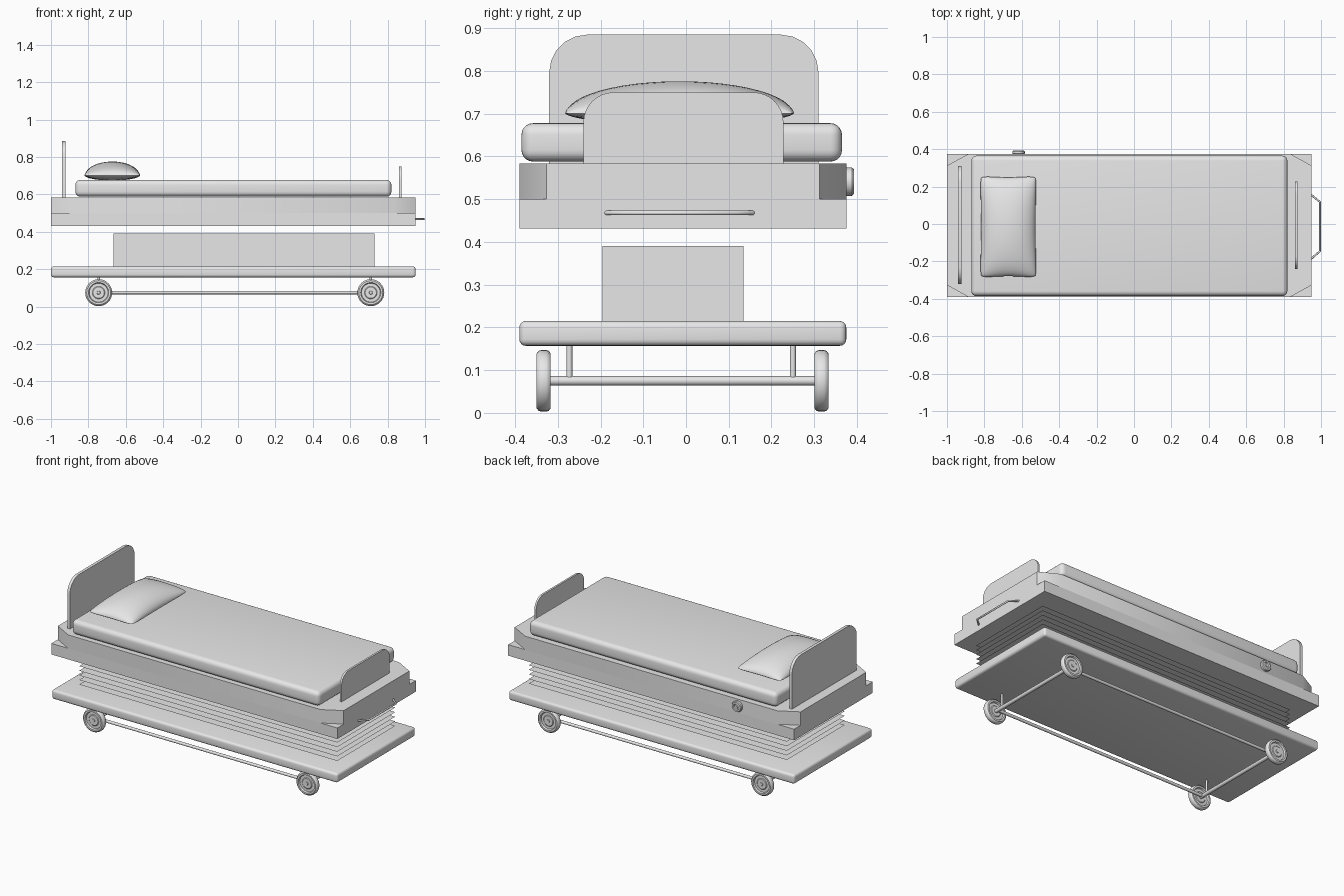
import bpy, bmesh, math
from mathutils import Matrix, Vector

cube = bpy.data.objects.get("Cube")
if cube:
    bpy.data.objects.remove(cube, do_unlink=True)

grey = bpy.data.materials.new("light_grey")
grey.use_nodes = True
grey.diffuse_color = (0.8, 0.8, 0.8, 1)
grey.node_tree.nodes["Principled BSDF"].inputs["Base Color"].default_value = (0.8, 0.8, 0.8, 1)


def finish(name, bm, smooth=True):
    """Turn a bmesh into a named, shaded object."""
    bmesh.ops.recalc_face_normals(bm, faces=bm.faces)
    mesh = bpy.data.meshes.new(name)
    bm.to_mesh(mesh)
    bm.free()
    mesh.materials.append(grey)
    obj = bpy.data.objects.new(name, mesh)
    bpy.context.scene.collection.objects.link(obj)
    if smooth:
        bpy.ops.object.select_all(action="DESELECT")
        obj.select_set(True)
        bpy.context.view_layer.objects.active = obj
        bpy.ops.object.shade_smooth_by_angle(angle=math.radians(35))
    return obj


def box(name, low, high, bevel=0.0, segments=4):
    low, high = Vector(low), Vector(high)
    bm = bmesh.new()
    bmesh.ops.create_cube(bm, size=1)
    bmesh.ops.scale(bm, vec=high - low, verts=bm.verts)
    bmesh.ops.translate(bm, vec=(low + high) / 2, verts=bm.verts)
    if bevel:
        bmesh.ops.bevel(bm, geom=bm.edges[:], offset=bevel, segments=segments,
                        profile=0.5, affect="EDGES")
    return finish(name, bm, bevel > 0)


def prism(name, outline, push):
    """Extrude a flat outline along a vector."""
    bm = bmesh.new()
    face = bm.faces.new([bm.verts.new(p) for p in outline])
    top = bmesh.ops.extrude_face_region(bm, geom=[face])["geom"]
    moved = [v for v in top if isinstance(v, bmesh.types.BMVert)]
    bmesh.ops.translate(bm, vec=push, verts=moved)
    return finish(name, bm)


def rod(name, start, end, radius, sides=16):
    start, end = Vector(start), Vector(end)
    axis = end - start
    bm = bmesh.new()
    spin = axis.to_track_quat("Z", "Y").to_matrix().to_4x4()
    bmesh.ops.create_cone(bm, cap_ends=True, segments=sides, radius1=radius, radius2=radius,
                          depth=axis.length, matrix=Matrix.Translation((start + end) / 2) @ spin)
    return finish(name, bm)


def lathe(name, profile, centre, sides=32):
    """Spin (radius, offset) points around the y axis."""
    bm = bmesh.new()
    verts = [bm.verts.new((r, y, 0)) for r, y in profile]
    edges = [bm.edges.new(pair) for pair in zip(verts, verts[1:])]
    bmesh.ops.spin(bm, geom=verts + edges, cent=(0, 0, 0), axis=(0, 1, 0),
                   angle=math.tau, steps=sides)
    bmesh.ops.remove_doubles(bm, verts=bm.verts, dist=1e-5)
    bmesh.ops.translate(bm, vec=centre, verts=bm.verts)
    return finish(name, bm)


def end_board(name, x, depth, y0, y1, top, radius, steps):
    """Upright panel with two rounded upper corners."""
    outline = [(x, y0, 0.575)]
    for cy, start in ((y0 + radius, 180), (y1 - radius, 90)):
        for i in range(steps + 1):
            a = math.radians(start - 90 * i / steps)
            outline.append((x, cy + radius * math.cos(a), top - radius + radius * math.sin(a)))
    outline.append((x, y1, 0.575))
    return prism(name, outline, (depth, 0, 0))


# Wheeled base, lifting column and deck
X0, X1, Y0, Y1 = -1.0, 0.95, -0.39, 0.375
box("base_platform", (X0, Y0, 0.157), (X1, Y1, 0.215), 0.015)
box("lift_column", (-0.665, -0.195, 0.21), (0.73, 0.135, 0.39))
box("deck_lower", (X0, Y0, 0.432), (X1, Y1, 0.5))
CX, CY = 0.115, 0.063
corners = [(X0, Y0 + CY), (X0 + CX, Y0), (X1 - CX, Y0), (X1, Y0 + CY),
           (X1, Y1 - CY), (X1 - CX, Y1), (X0 + CX, Y1), (X0, Y1 - CY)]
prism("deck_upper", [(x, y, 0.5) for x, y in corners], (0, 0, 0.083))

# Paper-thin stacked sheets of the bellows
bm = bmesh.new()
LAYERS = 7
for i in range(LAYERS):
    z = 0.24 + 0.17 * i / (LAYERS - 1)
    bm.faces.new([bm.verts.new((x, y, z)) for x, y in
                  ((-0.88, -0.29), (0.88, -0.29), (0.88, 0.275), (-0.88, 0.275))])
finish("bellows_sheets", bm, False)

# Mattress and end boards
box("mattress", (-0.87, -0.385, 0.588), (0.82, 0.365, 0.678), 0.027, 5)
end_board("headboard", -0.94, 0.018, -0.32, 0.31, 0.885, 0.088, 5)
end_board("footboard", 0.862, 0.012, -0.24, 0.228, 0.75, 0.07, 8)

# Pillow: two domed sheets sharing a pinched seam
bm = bmesh.new()
N = 24
for height in (0.075, -0.026):
    grid = []
    for i in range(N + 1):
        u = -math.cos(math.pi * i / N)
        row = []
        for j in range(N + 1):
            v = -math.cos(math.pi * j / N)
            corner = 1 - 0.05 * (u * v) ** 6
            x = -0.672 + 0.153 * u * corner * (1 - 0.05 * (1 - v * v))
            y = -0.015 + 0.275 * v * corner * (1 - 0.04 * (1 - u * u))
            dome = max(0, (1 - u * u) * (1 - v * v)) ** 0.5
            row.append(bm.verts.new((x, y, 0.701 + height * dome)))
        grid.append(row)
    for i in range(N):
        for j in range(N):
            bm.faces.new((grid[i][j], grid[i + 1][j], grid[i + 1][j + 1], grid[i][j + 1]))
bmesh.ops.remove_doubles(bm, verts=bm.verts, dist=1e-5)
finish("pillow", bm)

# Wheels, axles, posts and side rods
half = [(0, 0.014), (0.008, 0.014), (0.01, 0.01), (0.03, 0.01), (0.034, 0.007),
        (0.05, 0.007), (0.054, 0.0165), (0.064, 0.0165), (0.07, 0.012), (0.072, 0.006)]
tyre = half + [(r, -y) for r, y in reversed(half)]
AXLE_Z = 0.075
WHEEL_X = {"head": -0.745, "foot": 0.71}
for end, x in WHEEL_X.items():
    rod(end + "_axle", (x, -0.325, AXLE_Z), (x, 0.31, AXLE_Z), 0.011)
    for side, y, post in (("right", -0.333, -0.273), ("left", 0.317, 0.25)):
        lathe(f"{end}_wheel_{side}", tyre, (x, y, AXLE_Z))
        rod(f"{end}_post_{side}", (x, post, AXLE_Z), (x, post, 0.16), 0.007)
for side, y in (("right", -0.308), ("left", 0.292)):
    rod("side_rod_" + side, (WHEEL_X["head"], y, AXLE_Z), (WHEEL_X["foot"], y, AXLE_Z), 0.009)

# Pull handle at the foot end
path = [(0.945, 0.158), (0.994, 0.118), (0.994, -0.145), (0.945, -0.188)]
curve = bpy.data.curves.new("pull_handle", "CURVE")
curve.dimensions = "3D"
curve.bevel_depth = 0.0055
curve.bevel_resolution = 3
curve.use_fill_caps = True
line = curve.splines.new("POLY")
line.points.add(len(path) - 1)
for point, (x, y) in zip(line.points, path):
    point.co = (x, y, 0.468, 1)
curve.materials.append(grey)
bpy.context.scene.collection.objects.link(bpy.data.objects.new("pull_handle", curve))

# Control knob on the back edge
knob = [(0, 0.37), (0.025, 0.37), (0.033, 0.376), (0.033, 0.388), (0.029, 0.393),
        (0.02, 0.393), (0.016, 0.388), (0.01, 0.388), (0.008, 0.393), (0, 0.393)]
lathe("control_knob", knob, (-0.617, 0, 0.541), 16)
